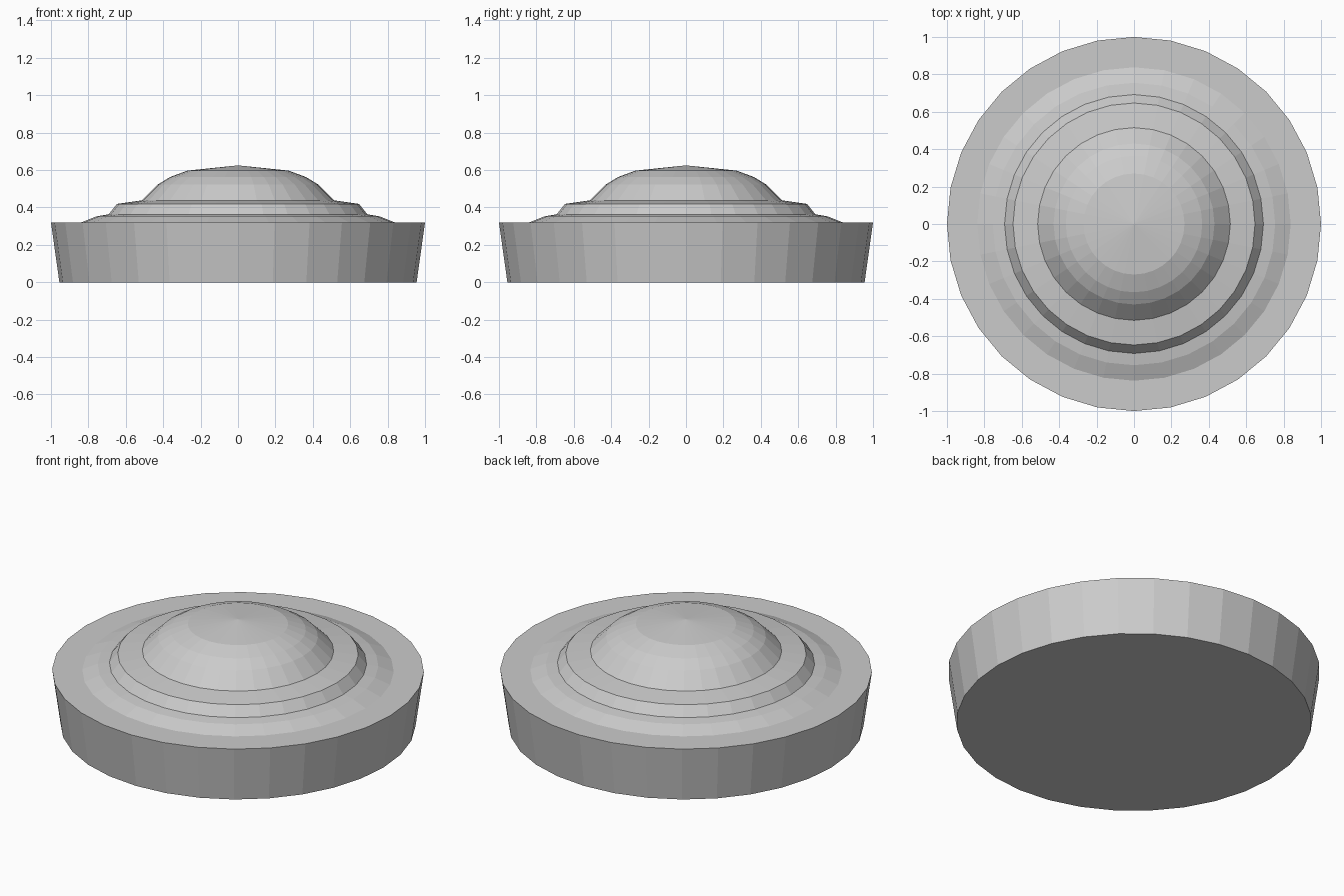
import bpy, bmesh
from math import sin, cos, tau

if "Cube" in bpy.data.objects:
    bpy.data.objects.remove(bpy.data.objects["Cube"])

SIDES = 32


def lathe(name, profile):
    """Revolve (radius, z) points; radius 0 closes the shape in a point."""
    bm = bmesh.new()
    rings = []
    for r, z in profile:
        if r == 0:
            rings.append([bm.verts.new((0, 0, z))] * SIDES)
        else:
            rings.append([bm.verts.new((r * cos(tau * i / SIDES), r * sin(tau * i / SIDES), z))
                          for i in range(SIDES)])
    for low, high in zip(rings, rings[1:]):
        for i in range(SIDES):
            j = (i + 1) % SIDES
            corners = [low[i], low[j], high[j], high[i]]
            bm.faces.new(list(dict.fromkeys(corners)))
    bmesh.ops.recalc_face_normals(bm, faces=bm.faces)
    mesh = bpy.data.meshes.new(name)
    bm.to_mesh(mesh)
    bm.free()
    obj = bpy.data.objects.new(name, mesh)
    bpy.context.collection.objects.link(obj)
    return obj


# One closed flat-faceted body
lathe("domed_disc", [
    # tapered base and flat rim
    (0, 0), (0.955, 0), (1.0, 0.32), (0.838, 0.32),
    # low rounded collar
    (0.755, 0.353), (0.692, 0.363),
    # bevelled step
    (0.647, 0.419), (0.515, 0.438),
    # dome
    (0.43, 0.522), (0.365, 0.562), (0.27, 0.597), (0, 0.625),
])
